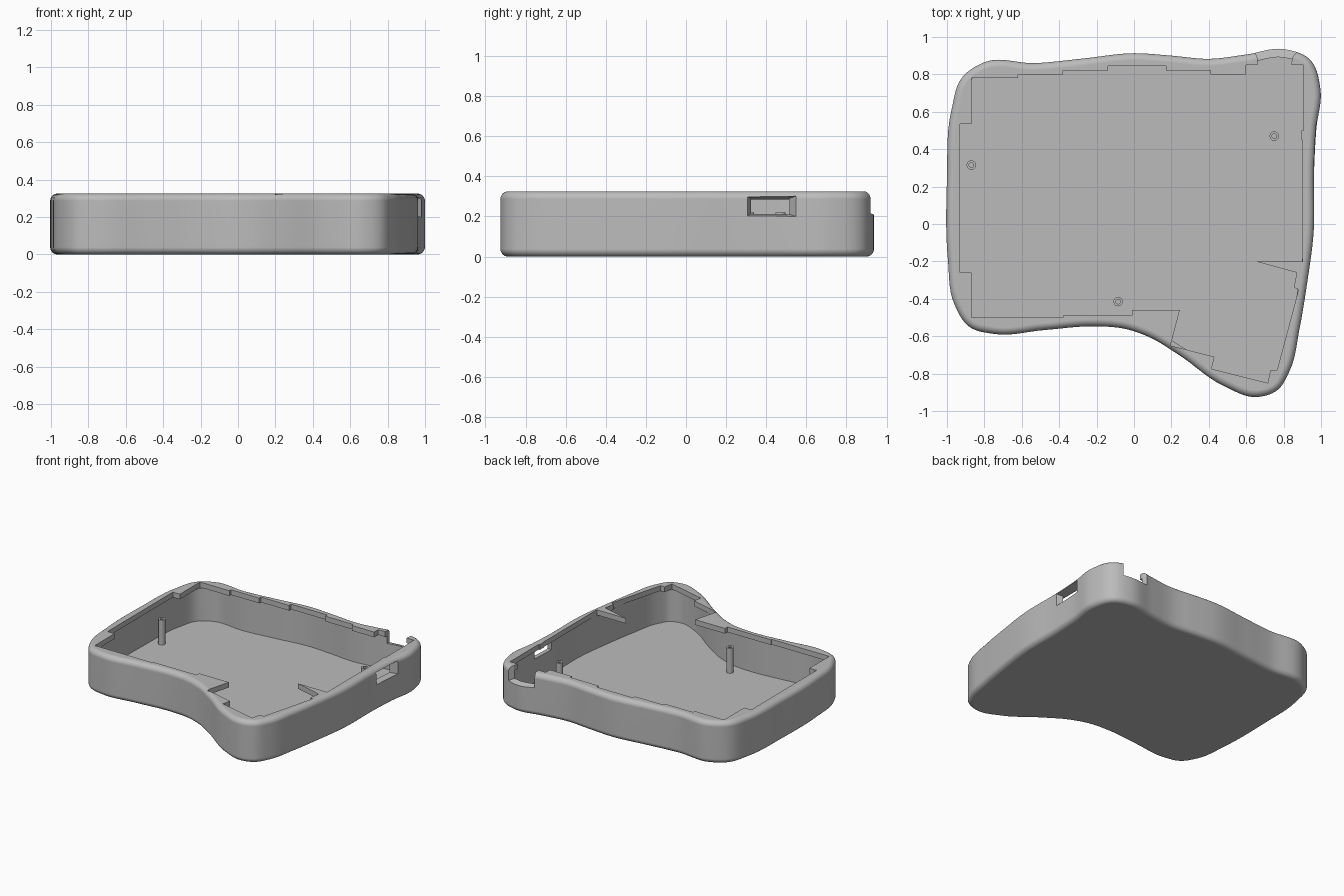
import bpy
import bmesh
import math
from mathutils import Vector
from mathutils.geometry import interpolate_bezier

if "Cube" in bpy.data.objects:
    bpy.data.objects.remove(bpy.data.objects["Cube"], do_unlink=True)

HEIGHT, FILLET, WALL = 0.325, 0.038, 0.045
FLOOR, LIP = 0.028, 0.04

grey = bpy.data.materials.new("case_grey")
grey.use_nodes = True
colour = (0.5, 0.5, 0.5, 1)
grey.diffuse_color = colour
grey.node_tree.nodes["Principled BSDF"].inputs["Base Color"].default_value = colour


def smooth_loop(points, steps=7):
    """Closed smooth curve through the points."""
    pts = [Vector(p) for p in points]
    n = len(pts)
    tangents = []
    for i in range(n):
        before, after = pts[i] - pts[i - 1], pts[(i + 1) % n] - pts[i]
        mix = before / before.length_squared + after / after.length_squared
        tangents.append(mix.normalized())
    loop = []
    for i in range(n):
        j = (i + 1) % n
        reach = (pts[j] - pts[i]).length / 3
        loop += interpolate_bezier(pts[i], pts[i] + tangents[i] * reach,
                                   pts[j] - tangents[j] * reach, pts[j], steps + 1)[:-1]
    return [Vector((p[0], p[1])) for p in loop]


def inset(loop, distance):
    """Move a clockwise loop inwards along its normals."""
    result = []
    for i, p in enumerate(loop):
        along = (loop[(i + 1) % len(loop)] - loop[i - 1]).normalized()
        result.append(p + Vector((along.y, -along.x)) * distance)
    return result


def at_height(loop, z):
    return [(p[0], p[1], z) for p in loop]


def loft(name, rings):
    """Solid skinned over matching rings and capped at both ends."""
    bm = bmesh.new()
    rows = [[bm.verts.new(p) for p in ring] for ring in rings]
    n = len(rows[0])
    for low, high in zip(rows, rows[1:]):
        for i in range(n):
            j = (i + 1) % n
            bm.faces.new((low[i], low[j], high[j], high[i]))
    bm.faces.new(rows[0][::-1])
    bm.faces.new(rows[-1])
    bmesh.ops.recalc_face_normals(bm, faces=bm.faces)
    mesh = bpy.data.meshes.new(name)
    bm.to_mesh(mesh)
    bm.free()
    mesh.materials.append(grey)
    obj = bpy.data.objects.new(name, mesh)
    bpy.context.collection.objects.link(obj)
    return obj


def cut(target, cutter):
    """Subtract the cutter, then throw it away."""
    mod = target.modifiers.new("cut", "BOOLEAN")
    mod.operation, mod.solver, mod.object = "DIFFERENCE", "EXACT", cutter
    bpy.context.view_layer.update()
    graph = bpy.context.evaluated_depsgraph_get()
    mesh = bpy.data.meshes.new_from_object(target.evaluated_get(graph))
    target.modifiers.clear()
    target.data = mesh
    bpy.data.objects.remove(cutter, do_unlink=True)


def shade(obj):
    bpy.ops.object.select_all(action="DESELECT")
    obj.select_set(True)
    bpy.context.view_layer.objects.active = obj
    bpy.ops.object.shade_smooth_by_angle(angle=math.radians(30))


def rect_x(x, y0, y1, z0, z1):
    return [(x, y0, z0), (x, y1, z0), (x, y1, z1), (x, y0, z1)]


def rect_y(y, x0, x1, z0, z1):
    return [(x0, y, z0), (x1, y, z0), (x1, y, z1), (x0, y, z1)]


# Outer wall outline, clockwise from the back left of the plan
outline = smooth_loop([
    (-.8, .865), (-.53, .86), (-.27, .885), (0, .913), (.2, .9), (.4, .883), (.6, .906),
    (.8, .935), (.94, .88), (.997, .72), (.975, .51), (.963, .29), (.96, -.05),
    (.925, -.32), (.885, -.56), (.83, -.79), (.767, -.888), (.66, -.925), (.48, -.866),
    (.24, -.7), (.08, -.604), (-.05, -.56), (-.2, -.547), (-.48, -.567), (-.745, -.588),
    (-.88, -.55), (-.96, -.43), (-.995, -.19), (-1, .24), (-.976, .61), (-.917, .786)])

# Stepped opening in the top lip
opening = [
    (-.87, .78), (-.62, .78), (-.62, .8), (-.38, .8), (-.38, .82), (-.14, .82),
    (-.14, .845), (.17, .845), (.17, .82), (.41, .82), (.41, .8), (.6, .8), (.6, .85),
    (.905, .85), (.905, .5), (.895, .5), (.895, .45), (.9, .45), (.9, -.2), (.65, -.2),
    (.87, -.26), (.855, -.34), (.88, -.35), (.765, -.78), (.73, -.78), (.715, -.85),
    (.415, -.775), (.43, -.71), (.195, -.65), (.245, -.46), (-.01, -.46), (-.01, -.49),
    (-.38, -.49), (-.38, -.5), (-.87, -.5), (-.87, -.26), (-.93, -.26), (-.93, .535),
    (-.87, .535)]

# Case shell with rounded top and bottom edges
rings = []
for end in (0, 1):
    for k in range(7):
        angle = math.pi / 2 * (k / 6 if end == 0 else 1 - k / 6)
        side = FILLET * (1 - math.sin(angle))
        rise = FILLET * (1 - math.cos(angle))
        rings.append(at_height(inset(outline, side), HEIGHT - rise if end else rise))
case = loft("case_shell", rings)

# Hollow inside and open the lip
inner = inset(outline, WALL)
cut(case, loft("cavity_cutter", [at_height(inner, FLOOR), at_height(inner, HEIGHT - LIP)]))
cut(case, loft("lip_cutter", [at_height(opening, HEIGHT - LIP - .005),
                              at_height(opening, HEIGHT + .1)]))

# Flared port window in the left wall
cut(case, loft("port_cutter", [
    rect_x(.89, .325, .51, .213, .282), rect_x(.92, .325, .51, .213, .288),
    rect_x(.98, .3, .55, .2, .302)]))

# Flared open notch in the back wall
cut(case, loft("notch_cutter", [
    rect_y(.83, .66, .84, .225, .5), rect_y(.888, .66, .845, .225, .5),
    rect_y(.97, .628, .905, .2, .5)]))

shade(case)
weighted = case.modifiers.new("even_shading", "WEIGHTED_NORMAL")
weighted.keep_sharp = True


# Hollow screw posts standing on the floor
def circle(x, y, radius, z, sides=24):
    return [(x + radius * math.cos(math.tau * i / sides),
             y + radius * math.sin(math.tau * i / sides), z) for i in range(sides)]


POST_TOP = .22
for label, x, y in (("right", -.87, .315), ("left", .75, .47), ("front", -.085, -.415)):
    post = loft("screw_post_" + label, [
        circle(x, y, .025, FLOOR - .01), circle(x, y, .025, POST_TOP),
        circle(x, y, .012, POST_TOP), circle(x, y, .012, FLOOR + .02)])
    shade(post)
